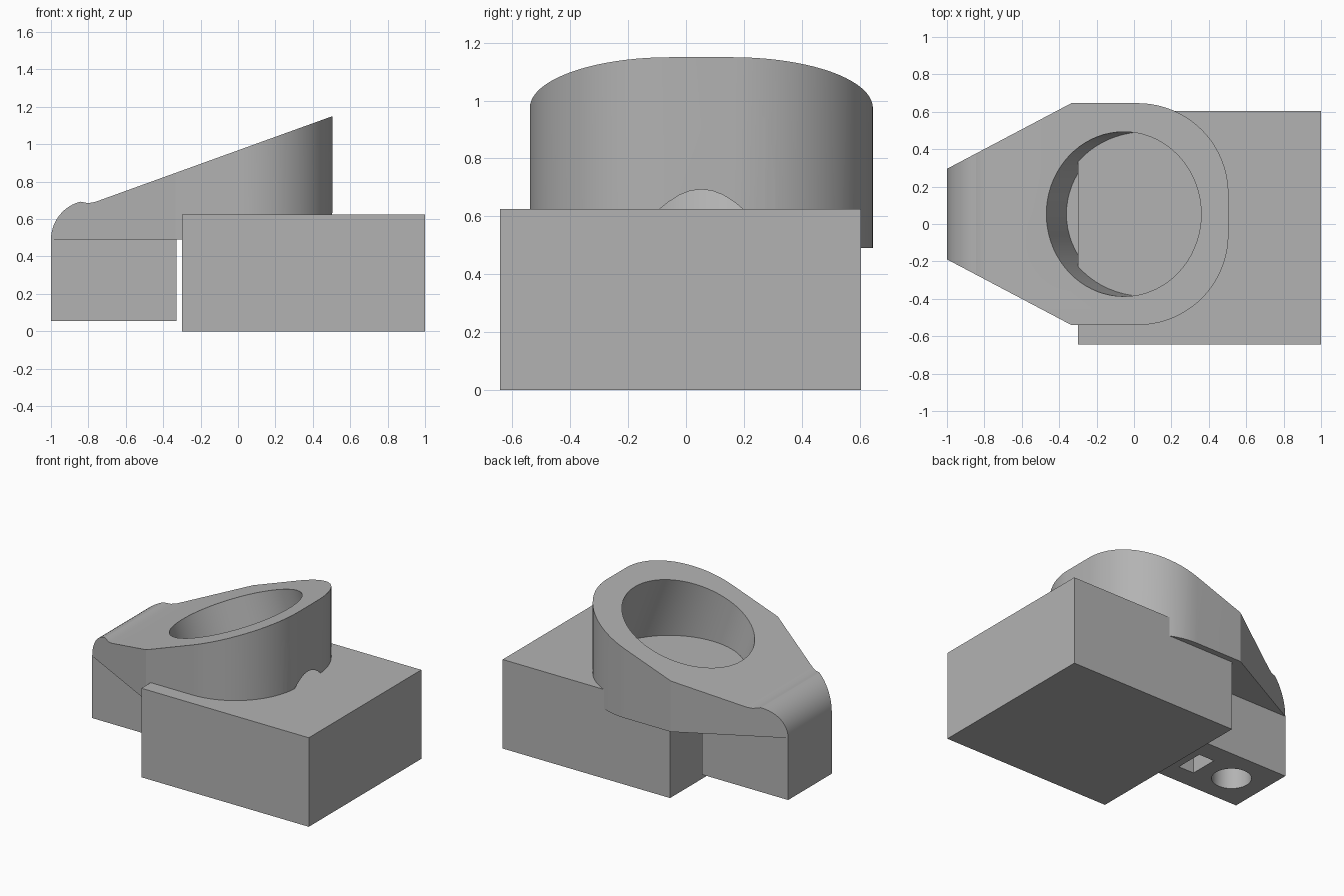
import bpy, bmesh, math

if "Cube" in bpy.data.objects:
    bpy.data.objects.remove(bpy.data.objects["Cube"])

grey = bpy.data.materials.new("plain grey")
grey.diffuse_color = (0.45, 0.45, 0.45, 1)
grey.use_nodes = True
grey.node_tree.nodes["Principled BSDF"].inputs["Base Color"].default_value = grey.diffuse_color


def loft(name, lower, upper, cutter=False):
    """Solid between two matching rings of 3D points."""
    bm = bmesh.new()
    a = [bm.verts.new(p) for p in lower]
    b = [bm.verts.new(p) for p in upper]
    bm.faces.new(a)
    bm.faces.new(b)
    n = len(a)
    for i in range(n):
        j = (i + 1) % n
        bm.faces.new((a[i], a[j], b[j], b[i]))
    bmesh.ops.recalc_face_normals(bm, faces=bm.faces)
    me = bpy.data.meshes.new(name)
    bm.to_mesh(me)
    bm.free()
    me.materials.append(grey)
    ob = bpy.data.objects.new(name, me)
    bpy.context.collection.objects.link(ob)
    ob.hide_render = cutter
    return ob


def box(name, x0, x1, y0, y1, z0, z1, cutter=False):
    ring = [(x0, y0), (x1, y0), (x1, y1), (x0, y1)]
    return loft(name, [(x, y, z0) for x, y in ring], [(x, y, z1) for x, y in ring], cutter)


def circle(rx, ry, n):
    return [(rx * math.cos(2 * math.pi * i / n), ry * math.sin(2 * math.pi * i / n)) for i in range(n)]


def arc(cx, cy, r, a0, a1, n):
    return [(cx + r * math.cos(math.radians(a0 + (a1 - a0) * i / n)),
             cy + r * math.sin(math.radians(a0 + (a1 - a0) * i / n))) for i in range(n + 1)]


def carve(ob, tool, operation='DIFFERENCE'):
    """Apply a boolean and remove the tool."""
    mod = ob.modifiers.new("cut", 'BOOLEAN')
    mod.operation, mod.object, mod.solver = operation, tool, 'EXACT'
    bpy.context.view_layer.objects.active = ob
    bpy.ops.object.modifier_apply(modifier=mod.name)
    bpy.data.objects.remove(tool, do_unlink=True)


def smooth(ob):
    bpy.ops.object.select_all(action='DESELECT')
    ob.select_set(True)
    bpy.context.view_layer.objects.active = ob
    bpy.ops.object.shade_smooth_by_angle(angle=math.radians(20))


MID = 0.053      # centre line of the tapered body in y
BASE = 0.49      # underside of the body
SLOPE = 0.361    # rise of the slanted top

# Main block
box("main_block", -0.30, 1.0, -0.643, 0.605, 0, 0.625)

# Body: tapered plan with a rounded end
half = arc(0.02, 0.108, 0.485, 0, 90, 20) + [(-0.335, 0.593), (-1.0, 0.242)]
plan = half + [(x, -y) for x, y in reversed(half)]
body = loft("sloped_body", [(x, y + MID, BASE) for x, y in plan],
            [(x, y + MID, 1.4) for x, y in plan])

# Side profile: rounded nose, short flat, then the slope
side = [(0.7, 1.15 + SLOPE * 0.195), (0.7, 0.3), (-1.0, 0.3)]
side += arc(-0.79, BASE, 0.21, 180, 105, 12)
side += [(-0.80, 0.685), (-0.765, 0.691)]
carve(body, loft("side_profile", [(x, -1, z) for x, z in side],
                 [(x, 1, z) for x, z in side], True), 'INTERSECT')

# Round well, square to the slope, with a thin floor
rings = []
for z in (BASE + 0.01, 1.4):
    cx = -0.055 + SLOPE * (0.948 - z)
    rings.append([(cx + x, MID + y, z) for x, y in circle(0.468, 0.44, 72)])
carve(body, loft("well_cutter", *rings, True))
smooth(body)

# Tail block under the narrow end
tail = box("tail_block", -1.0, -0.33, MID - 0.242, MID + 0.242, 0.055, BASE)

# Round socket and rectangular slot in its underside, joined by a bolt hole
socket = circle(0.126, 0.126, 40)
carve(tail, loft("socket_cutter", [(x - 0.76, y + MID, 0) for x, y in socket],
                 [(x - 0.76, y + MID, 0.42) for x, y in socket], True))
carve(tail, box("slot_cutter", -0.53, -0.41, MID - 0.1, MID + 0.1, 0, 0.33, True))
bolt = circle(0.05, 0.05, 24)
carve(tail, loft("bolt_cutter", [(-0.76, MID + y, 0.2 + z) for y, z in bolt],
                 [(-0.2, MID + y, 0.2 + z) for y, z in bolt], True))
smooth(tail)
